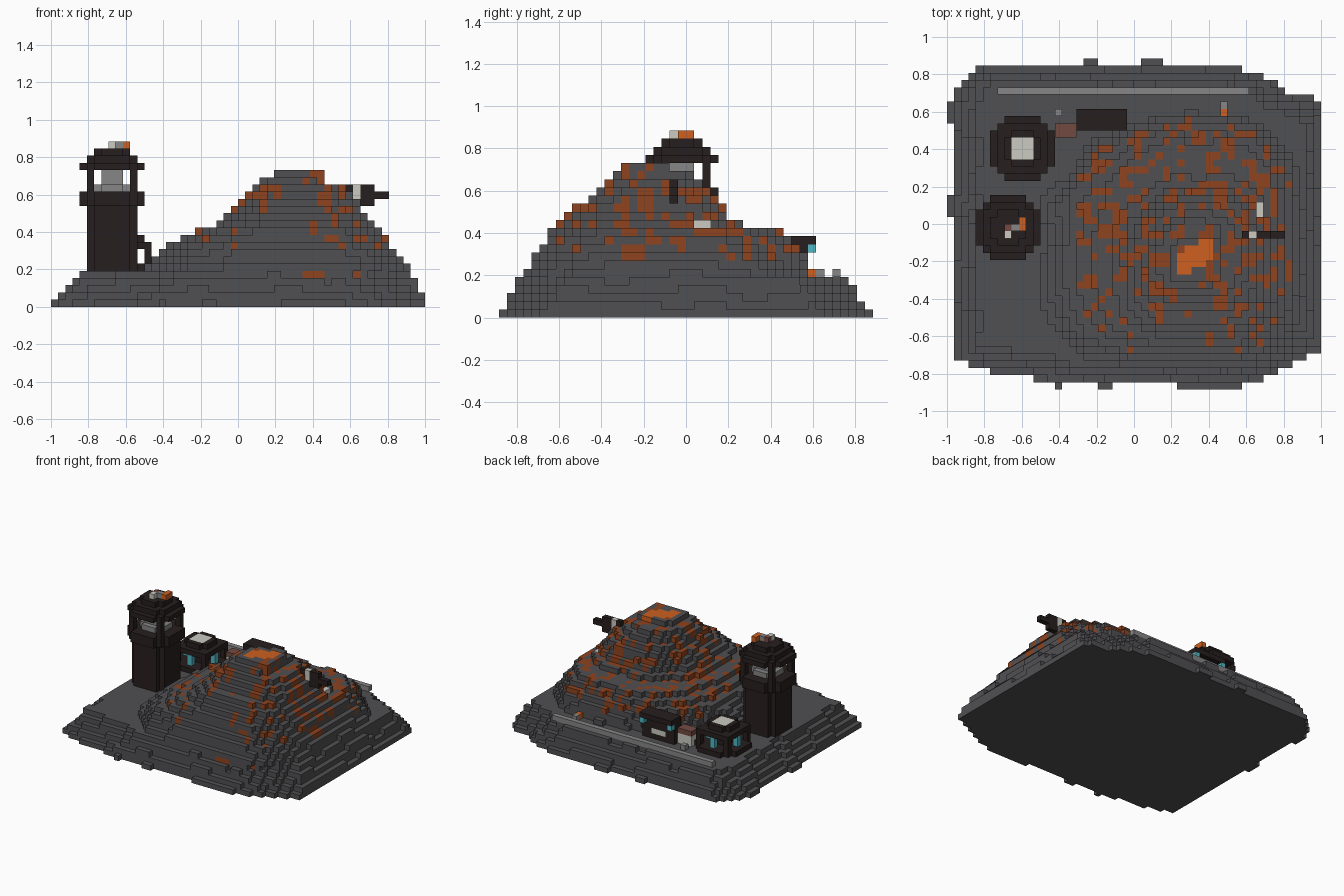
import bpy
import bmesh
from mathutils import Vector, noise

cube = bpy.data.objects.get("Cube")
if cube:
    bpy.data.objects.remove(cube, do_unlink=True)

V = 1 / 26          # size of one block
GROUND = 5          # plateau height in blocks


def material(name, rgb):
    """Flat colour from sRGB bytes, stored as linear values."""
    lin = [((c / 255 + 0.055) / 1.055) ** 2.4 for c in rgb]
    m = bpy.data.materials.new(name)
    m.use_nodes = True
    m.diffuse_color = (*lin, 1)
    m.node_tree.nodes["Principled BSDF"].inputs["Base Color"].default_value = (*lin, 1)
    return m


MATS = {
    "rock": material("dark grey rock", (80, 80, 83)),
    "ember": material("burnt orange rock", (143, 67, 30)),
    "lava": material("bright orange", (205, 96, 32)),
    "dark": material("dark brown", (39, 30, 30)),
    "light": material("pale grey", (203, 203, 194)),
    "grey": material("mid grey", (134, 134, 134)),
    "rust": material("red brown", (114, 74, 66)),
    "cyan": material("cyan", (80, 184, 196)),
}
SIDES = [Vector(s) for s in
         ((1, 0, 0), (-1, 0, 0), (0, 1, 0), (0, -1, 0), (0, 0, 1), (0, 0, -1))]


def build(name, cells):
    """Turn a dict of cell -> colour into a mesh of the exposed block faces."""
    bm = bmesh.new()
    used = sorted(set(cells.values()))
    cache = {}

    def vert(p):
        key = tuple(round(c * 2) for c in p)
        if key not in cache:
            cache[key] = bm.verts.new(p * V)
        return cache[key]

    for cell, colour in cells.items():
        mid = Vector(cell) + Vector((0.5, 0.5, 0.5))
        for n in SIDES:
            if tuple(int(a + b) for a, b in zip(cell, n)) in cells:
                continue
            a = Vector((n.y, n.z, n.x)) / 2
            b = n.cross(a)
            c = mid + n / 2
            f = bm.faces.new([vert(c + d) for d in (-a - b, a - b, a + b, b - a)])
            f.material_index = used.index(colour)
    mesh = bpy.data.meshes.new(name)
    bm.to_mesh(mesh)
    bm.free()
    for colour in used:
        mesh.materials.append(MATS[colour])
    bpy.context.collection.objects.link(bpy.data.objects.new(name, mesh))


def box(cells, colour, xs, ys, zs):
    """Fill an inclusive range of cells."""
    for x in range(xs[0], xs[-1] + 1):
        for y in range(ys[0], ys[-1] + 1):
            for z in range(zs[0], zs[-1] + 1):
                cells[x, y, z] = colour


def disc(cells, colour, cx, cy, r, zs):
    """Fill a square plan with stepped corners."""
    for dx in range(-r, r + 1):
        for dy in range(-r, r + 1):
            if abs(dx) + abs(dy) <= r + (r + 1) // 2:
                box(cells, colour, [cx + dx], [cy + dy], zs)


def posts(cells, cx, cy, zs):
    """Four corner posts."""
    for sx in (-3, 3):
        for sy in (-3, 3):
            box(cells, "dark", [cx + sx], [cy + sy], zs)


def inside(x, y, centre, extents, power, wobble):
    """Rounded plan with its own reach on each of the four sides."""
    left, right, front, back = extents
    dx, dy = x - centre[0], y - centre[1]
    rx = right - centre[0] if dx > 0 else centre[0] - left
    ry = back - centre[1] if dy > 0 else centre[1] - front
    return (abs(dx) / rx) ** power + (abs(dy) / ry) ** power < 1 + wobble


# Cut corners of the plateau: x sign, y sign, slope, limit
CORNERS = [(1, -1, .55, 1.21), (1, 1, .5, 1.13), (-1, -1, .25, .97), (-1, 1, .8, 1.5)]


def in_base(x, y, k, n):
    reach = (-.972 + .036 * k, 1 - .02 * k, -.868 + .022 * k, .858 - .025 * k)
    if any(sy * y + slope * sx * x > limit - .033 * k + .03 * n
           for sx, sy, slope, limit in CORNERS):
        return False
    return inside(x, y, (0, 0), reach, 14, .5 * n)


# Mountain: left, right, front and back reach of each layer above the plateau
LAYERS = [
    (-.50, .90, -.77, .58), (-.46, .88, -.74, .57), (-.42, .85, -.72, .56),
    (-.38, .82, -.70, .54), (-.31, .80, -.67, .51), (-.23, .77, -.65, .46),
    (-.12, .73, -.61, .26), (-.06, .71, -.58, .20), (-.02, .67, -.54, .17),
    (.02, .655, -.47, .14), (.06, .61, -.43, .10), (.09, .56, -.40, .06),
    (.13, .47, -.36, .02), (.18, .47, -.32, -.06)]
PEAK = (.33, -.18)
TOP = GROUND + len(LAYERS)


def in_mountain(x, y, k, n):
    if x > PEAK[0]:
        power = 3.2
    else:
        power = 3.1 if y < PEAK[1] else 2.2
    return inside(x, y, PEAK, LAYERS[k - GROUND], power, .15 * n)


def rock_colour(ix, iy, k):
    """Glowing rock in small clumps, thinner on the lower front slope."""
    x, y = (ix + .5) * V, (iy + .5) * V
    spot = noise.noise(Vector((ix * .63 + 7.3, iy * .71 + .4, k * .67 + 2.1)))
    limit = .13 if y > -.4 or k > 12 else .31
    high = k > 6 or (k == 4 and y < -.7 and x > .2)
    return "ember" if high and x > -.32 and spot > limit else "rock"


terrain = {}
for ix in range(-26, 26):
    for iy in range(-23, 23):
        x, y = (ix + .5) * V, (iy + .5) * V
        for k in range(TOP):
            n = noise.noise(Vector((ix * .23, iy * .23, k * .15)))
            solid = in_base if k < GROUND else in_mountain
            notch = ix > 16 and iy in (1, 2) and k > 10
            if solid(x, y, k, n) and not notch:
                terrain[ix, iy, k] = rock_colour(ix, iy, k)

# Lava pool running diagonally across the summit
for dx in range(-2, 3):
    for dy in range(-2, 3):
        if abs(dx - dy) <= 2 and (dx or abs(dy) < 2):
            terrain[8 + dx, dy - 5, TOP - 1] = "lava"
build("mountain", terrain)

# Back wall
wall = {}
box(wall, "grey", (-19, 15), [18], [GROUND])
build("back_wall", wall)

# Watch tower
tower = {}
tx, ty = -18, -1
disc(tower, "dark", tx, ty, 3, (GROUND, 13))
disc(tower, "dark", tx, ty, 4, (14, 15))
disc(tower, "grey", tx, ty, 2, [16])
disc(tower, "grey", tx, ty, 1, (17, 18))
posts(tower, tx, ty, (16, 18))
for i, r in enumerate((4, 3, 2)):
    disc(tower, "dark", tx, ty, r, [19 + i])
build("watch_tower", tower)

beacon = {}
box(beacon, "light", [-18], [-2], [22])
box(beacon, "rust", [-18], [-1], [22])
box(beacon, "grey", [-17], [-1], [22])
box(beacon, "lava", [-16], (-1, 0), [22])
build("tower_beacon", beacon)

# Low open hut with a cyan screen on each side
hut = {}
hx, hy = -16, 10
disc(hut, "dark", hx, hy, 4, [GROUND])
box(hut, "dark", (hx - 1, hx + 1), (hy - 1, hy + 1), (6, 7))
for dx, dy in ((3, 0), (-3, 0), (0, 3), (0, -3)):
    box(hut, "cyan", [hx + dx], [hy + dy], (6, 7))
posts(hut, hx, hy, (6, 8))
disc(hut, "dark", hx, hy, 3, [8])
disc(hut, "dark", hx, hy, 2, [9])
box(hut, "light", (hx - 1, hx + 1), (hy - 1, hy + 1), [9])
build("hut", hut)

# Long control booth
booth = {}
box(booth, "dark", (-8, -2), (13, 14), (GROUND, 8))
box(booth, "dark", (-8, -2), (13, 15), [9])
box(booth, "light", (-6, -4), [14], [6])
for bx in (-8, -2):
    booth[bx, 15, 8] = "cyan"
build("control_booth", booth)

# Crate on a pale base
crate = {}
box(crate, "light", (-11, -9), (12, 13), (GROUND, 6))
box(crate, "rust", (-11, -9), (12, 13), [7])
build("crate", crate)

# Turret on the right slope
turret = {}
box(turret, "dark", [15], [-2], [16])
box(turret, "light", [16], [-2], (15, 16))
box(turret, "dark", (17, 18), [-2], (14, 16))
box(turret, "dark", (19, 20), [-2], [15])
build("turret", turret)

# Loose blocks
loose = {}
box(loose, "light", [17], (1, 2), [11])
box(loose, "lava", [12], [15], [GROUND])
box(loose, "grey", [12], [16], [GROUND])
box(loose, "grey", [-11], [15], [GROUND])
build("loose_blocks", loose)
